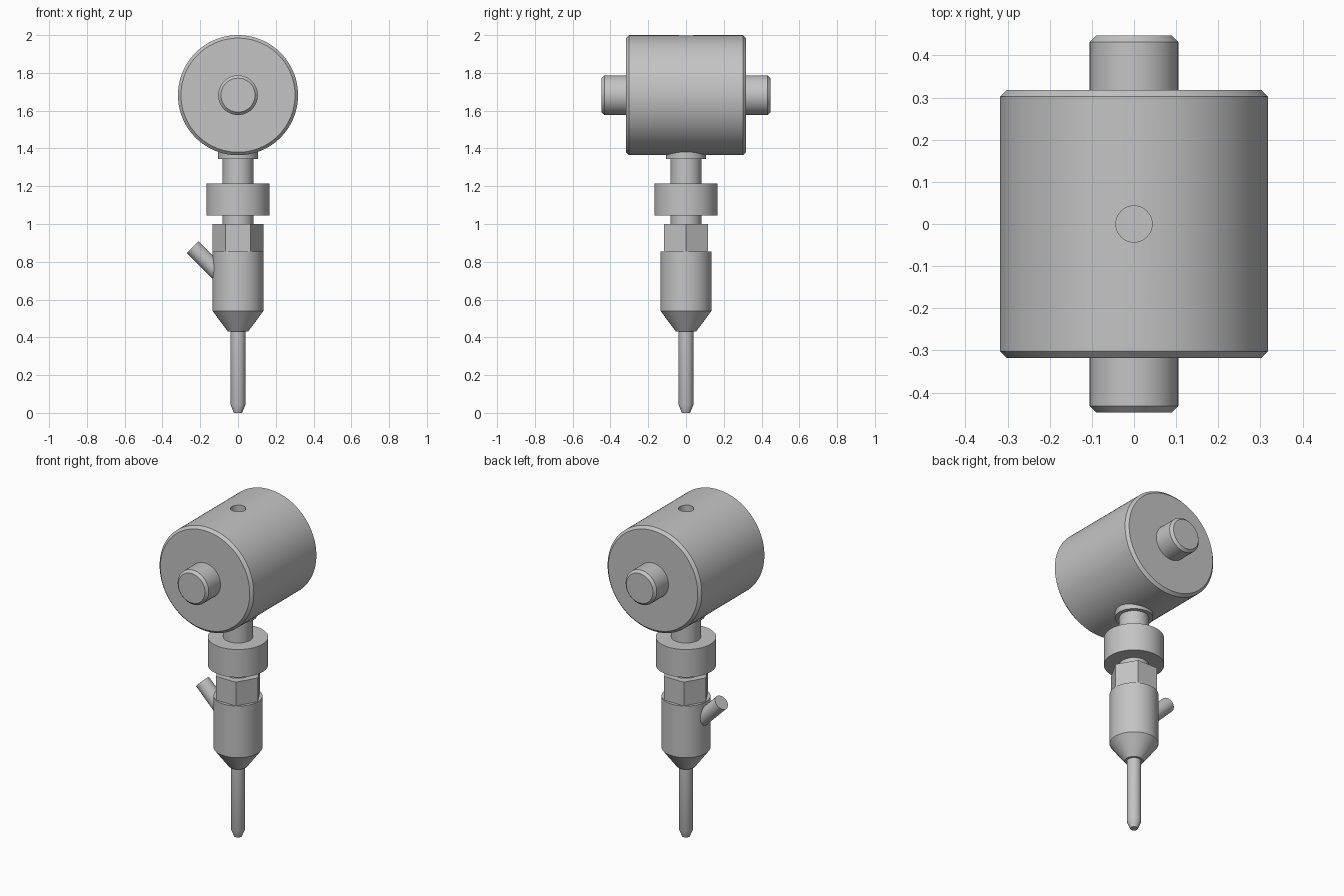
import bpy, math
from mathutils import Vector, Matrix

if "Cube" in bpy.data.objects:
    bpy.data.objects.remove(bpy.data.objects["Cube"])

grey = bpy.data.materials.new("plain_grey")
grey.diffuse_color = (0.55, 0.55, 0.55, 1)
grey.use_nodes = True
grey.node_tree.nodes["Principled BSDF"].inputs["Base Color"].default_value = grey.diffuse_color


def lathe(name, profile, segs=64, origin=(0, 0, 0), axis=(0, 0, 1)):
    """Closed solid of revolution from (radius, height) points along an axis."""
    verts, faces = [], []
    for r, h in profile:
        for i in range(segs):
            a = 2 * math.pi * i / segs
            verts.append((r * math.cos(a), r * math.sin(a), h))
    for k in range(len(profile) - 1):
        for i in range(segs):
            j = (i + 1) % segs
            faces.append((k * segs + i, k * segs + j, (k + 1) * segs + j, (k + 1) * segs + i))
    faces.append(tuple(reversed(range(segs))))
    faces.append(tuple((len(profile) - 1) * segs + i for i in range(segs)))
    me = bpy.data.meshes.new(name)
    me.from_pydata(verts, [], faces)
    rot = Vector((0, 0, 1)).rotation_difference(Vector(axis)).to_matrix().to_4x4()
    me.transform(Matrix.Translation(origin) @ rot)
    me.materials.append(grey)
    ob = bpy.data.objects.new(name, me)
    bpy.context.collection.objects.link(ob)
    return ob


def smooth(ob):
    bpy.ops.object.select_all(action='DESELECT')
    ob.select_set(True)
    bpy.context.view_layer.objects.active = ob
    bpy.ops.object.shade_smooth_by_angle(angle=math.radians(25))


def chamfered(r, half, c):
    return [(r - c, -half), (r, -half + c), (r, half - c), (r - c, half)]


# Drum head with a blind hole in its top
CZ = 1.682
drum = lathe("drum_head", chamfered(0.318, 0.318, 0.016), 96, (0, 0, CZ), (0, 1, 0))
cutter = lathe("top_hole_cutter", [(0.043, 1.789), (0.043, 2.1)], 32)
cutter.hide_render = True
cutter.hide_set(True)
cut = drum.modifiers.new("top_hole", 'BOOLEAN')
cut.operation = 'DIFFERENCE'
cut.solver = 'EXACT'
cut.object = cutter
bpy.context.view_layer.objects.active = drum
drum.select_set(True)
bpy.ops.object.modifier_apply(modifier=cut.name)
bpy.data.objects.remove(cutter)

parts = [
    drum,
    # Shaft passing through the drum
    lathe("cross_shaft", chamfered(0.105, 0.447, 0.015), 48, (0, 0, CZ), (0, 1, 0)),
    # Neck, collar and ring
    lathe("neck_collar", [(0.105, 1.345), (0.105, 1.42)], 48),
    lathe("neck", [(0.082, 0.95), (0.082, 1.40)], 48),
    lathe("neck_ring", [(0.167, 1.045), (0.167, 1.215)]),
    # Hexagonal section above the body
    lathe("hex_section", [(0.134, 0.83), (0.134, 1.0)], 6),
    # Body with tapered bottom
    lathe("body", [(0.053, 0.43), (0.135, 0.54), (0.135, 0.855)]),
    # Pin with tapered tip
    lathe("pin", [(0.022, 0.0), (0.04, 0.045), (0.04, 0.46)], 32),
    # Angled side stub
    lathe("side_stub", [(0.044, 0.06), (0.044, 0.339)], 32, (0, 0, 0.638), (-1, 0, 1)),
]
for p in parts:
    smooth(p)
